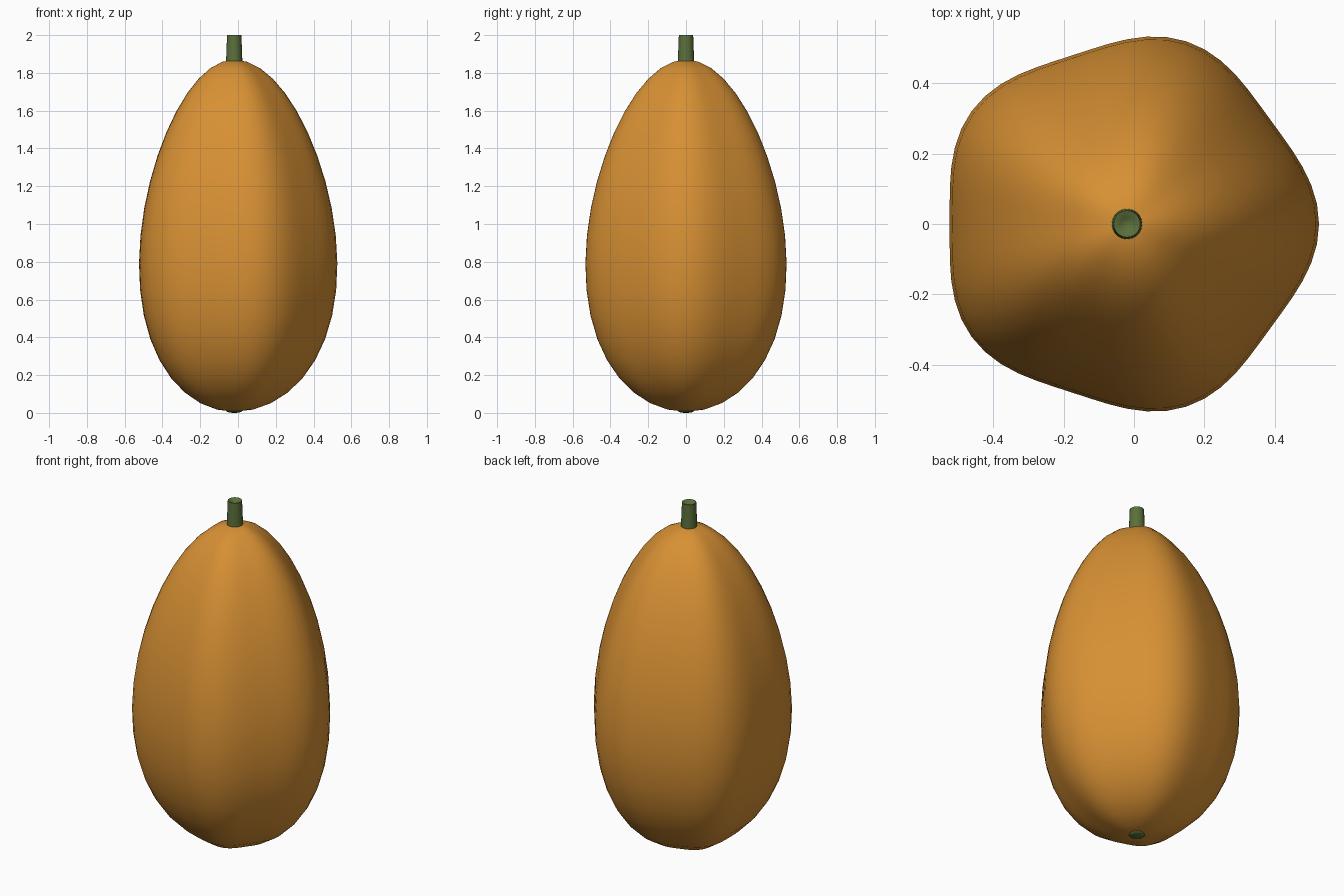
import bpy, bmesh
from math import sin, cos, pi

if "Cube" in bpy.data.objects:
    bpy.data.objects.remove(bpy.data.objects["Cube"], do_unlink=True)

AXIS_X = -0.02  # the fruit's own axis, offset because its five lobes are uneven about x


def material(name, rgb):
    mat = bpy.data.materials.new(name)
    mat.use_nodes = True
    mat.diffuse_color = (*rgb, 1)
    bsdf = mat.node_tree.nodes["Principled BSDF"]
    bsdf.inputs["Base Color"].default_value = (*rgb, 1)
    bsdf.inputs["Roughness"].default_value = 0.6
    return mat


def lathe(name, profile, mat, segments, lobe=0.0, sharp=pi):
    """Spin (radius, z) points; lobe adds five soft ribs. Zero radius makes a pole."""
    bm = bmesh.new()
    rings = []
    for r, z in profile:
        if r < 1e-5:
            rings.append([bm.verts.new((0, 0, z))] * segments)
            continue
        ring = []
        for i in range(segments):
            a = 2 * pi * i / segments
            rr = r * (1 + lobe * cos(5 * a))
            ring.append(bm.verts.new((rr * cos(a), rr * sin(a), z)))
        rings.append(ring)
    for low, high in zip(rings, rings[1:]):
        for i in range(segments):
            j = (i + 1) % segments
            corners = list(dict.fromkeys((low[i], low[j], high[j], high[i])))
            bm.faces.new(corners)
    bmesh.ops.recalc_face_normals(bm, faces=bm.faces)
    mesh = bpy.data.meshes.new(name)
    bm.to_mesh(mesh)
    bm.free()
    mesh.materials.append(mat)
    obj = bpy.data.objects.new(name, mesh)
    obj.location.x = AXIS_X
    bpy.context.collection.objects.link(obj)
    bpy.ops.object.select_all(action="DESELECT")
    obj.select_set(True)
    bpy.context.view_layer.objects.active = obj
    bpy.ops.object.shade_smooth_by_angle(angle=sharp)
    return obj


orange = material("ripe orange skin", (0.68, 0.28, 0.034))
green = material("stem green", (0.105, 0.16, 0.045))

# Fruit body: an egg that is fuller towards the bottom
ROWS = 20
body = []
for k in range(ROWS + 1):
    t = -cos(pi * k / ROWS)
    radius = 0.517 * sin(pi * k / ROWS) * (1 - 0.18 * t)
    body.append((radius, 0.938 + 0.932 * t))
lathe("fruit_body", body, orange, 60, lobe=0.04)

# Stem: short tapered stub with a slightly hollow cut end
stem = [(0, 1.84), (0.044, 1.84), (0.038, 2.0), (0.033, 2.0), (0.018, 1.988), (0, 1.984)]
lathe("stem", stem, green, 20, sharp=0.9)

# Blossom scar: thin button under the fruit
scar = [(0.042 * sin(pi * k / 8), 0.01 - 0.01 * cos(pi * k / 8)) for k in range(9)]
lathe("blossom_scar", scar, green, 20)
